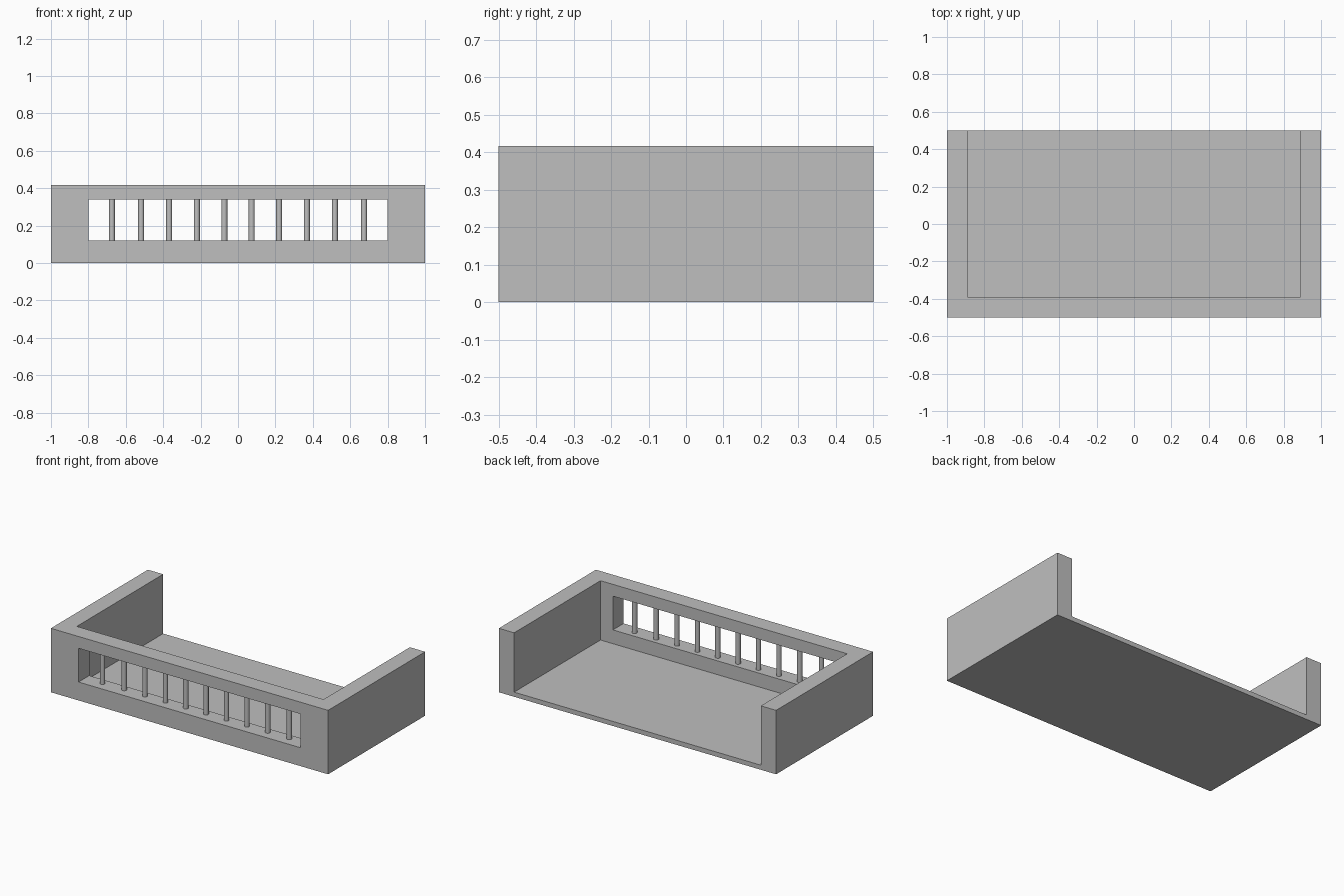
import bpy

cube = bpy.data.objects.get("Cube")
if cube:
    bpy.data.objects.remove(cube, do_unlink=True)

grey = bpy.data.materials.new("plain grey")
grey.use_nodes = True
colour = (0.52, 0.52, 0.52, 1)
grey.diffuse_color = colour
grey.node_tree.nodes["Principled BSDF"].inputs["Base Color"].default_value = colour

HEIGHT, FLOOR = 0.417, 0.03
INNER_X, INNER_Y = 0.89, -0.39
SILL, LINTEL, OPENING_X = 0.12, 0.34, 0.8


def box(name, low, high):
    """Axis-aligned box between two corners."""
    centre = [(a + b) / 2 for a, b in zip(low, high)]
    bpy.ops.mesh.primitive_cube_add(size=1, location=centre)
    ob = bpy.context.object
    ob.name = name
    ob.scale = [b - a for a, b in zip(low, high)]
    bpy.ops.object.transform_apply(location=False, rotation=False, scale=True)
    ob.data.materials.append(grey)
    return ob


# Solid shell: a block hollowed out above the floor and open at the back
shell = box("balcony_shell", (-1, -0.5, 0), (1, 0.5, HEIGHT))
cutters = [
    box("room_cutter", (-INNER_X, INNER_Y, FLOOR), (INNER_X, 1, 1)),
    box("opening_cutter", (-OPENING_X, -1, SILL), (OPENING_X, -0.2, LINTEL)),
]
for cutter in cutters:
    cut = shell.modifiers.new(cutter.name, "BOOLEAN")
    cut.operation = "DIFFERENCE"
    cut.solver = "EXACT"
    cut.object = cutter
    bpy.context.view_layer.objects.active = shell
    bpy.ops.object.modifier_apply(modifier=cut.name)
    bpy.data.objects.remove(cutter, do_unlink=True)

# Round bars in the front opening, mirrored about the middle
for x in (0.073, 0.22, 0.368, 0.518, 0.674):
    for side, sign in (("left", 1), ("right", -1)):
        bpy.ops.mesh.primitive_cylinder_add(
            vertices=16, radius=0.016, depth=LINTEL - SILL,
            location=(sign * x, -0.433, (SILL + LINTEL) / 2))
        bar = bpy.context.object
        bar.name = f"railing_bar_{side}"
        bar.data.materials.append(grey)
        bpy.ops.object.shade_smooth_by_angle()
